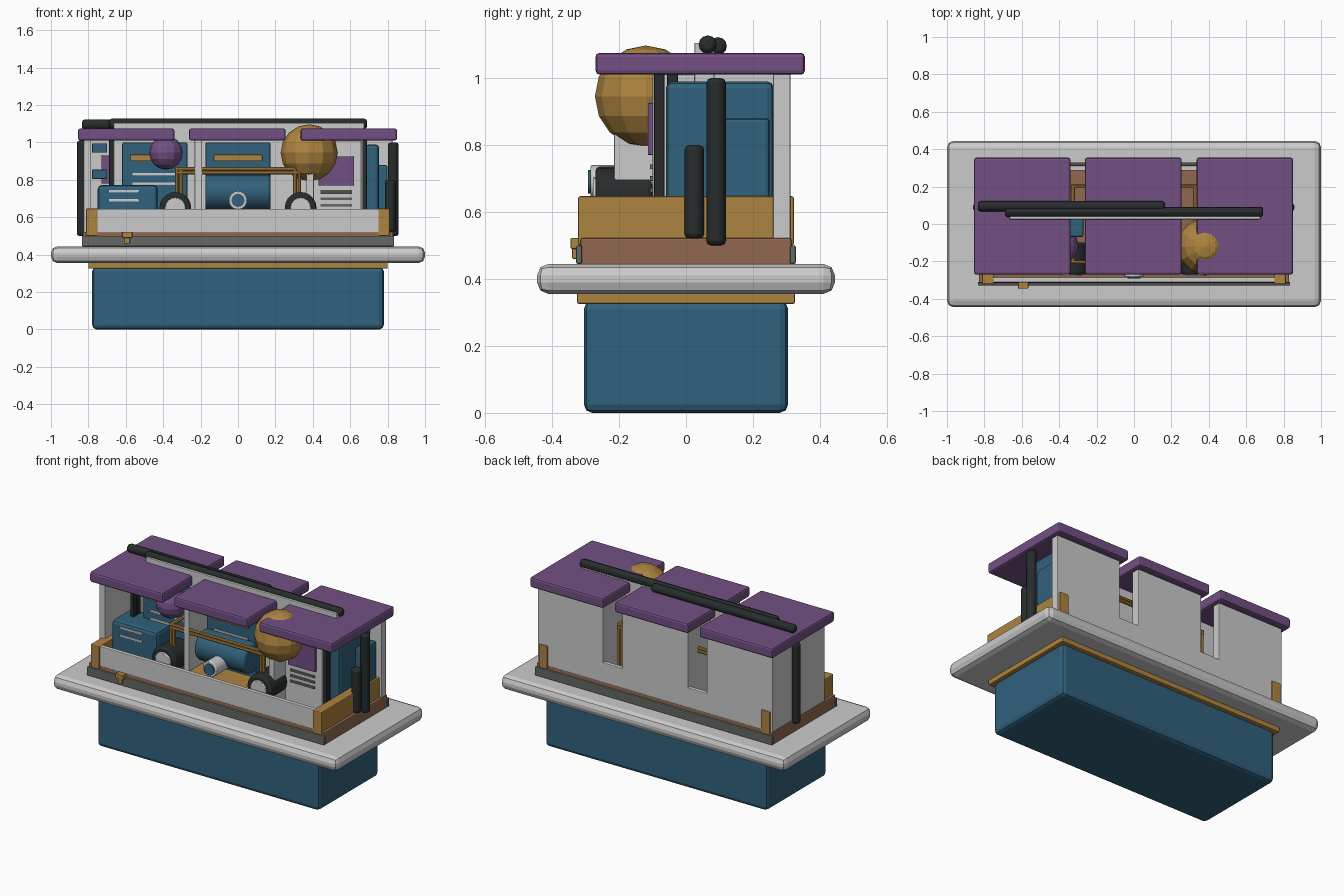
import bpy
from mathutils import Vector

COLORS = {
    "blue": (0.03, 0.12, 0.20, 1), "gold": (0.42, 0.23, 0.05, 1),
    "purple": (0.17, 0.08, 0.23, 1), "dark": (0.02, 0.025, 0.025, 1),
    "brown": (0.28, 0.14, 0.08, 1), "slate": (0.13, 0.14, 0.13, 1),
}
MATS = {}
for n, c in COLORS.items():
    MATS[n] = bpy.data.materials.new(n)
    MATS[n].diffuse_color = c


def finish(ob, name, mat, bevel=0, seg=2):
    ob.name = name
    if mat:
        ob.data.materials.append(MATS[mat])
    if bevel:
        m = ob.modifiers.new("bevel", "BEVEL")
        m.width, m.segments, m.limit_method = bevel, seg, "ANGLE"
    return ob


def box(name, x, y, z, mat=None, bevel=0.006, seg=2):
    """Box from (min, max) pairs."""
    bpy.ops.mesh.primitive_cube_add(size=1)
    ob = bpy.context.object
    for v in ob.data.vertices:
        v.co = [(a + b) / 2 + c * (b - a) for (a, b), c in zip((x, y, z), v.co)]
    return finish(ob, name, mat, bevel, seg)


def rod(name, p, q, r, mat=None, bevel=0, verts=16):
    p, q = Vector(p), Vector(q)
    d = q - p
    bpy.ops.mesh.primitive_cylinder_add(
        vertices=verts, radius=r, depth=d.length, location=(p + q) / 2,
        rotation=d.to_track_quat("Z", "Y").to_euler())
    ob = finish(bpy.context.object, name, mat, bevel)
    bpy.ops.object.shade_smooth_by_angle()
    return ob


def ball(name, loc, r, mat):
    bpy.ops.mesh.primitive_uv_sphere_add(segments=12, ring_count=8, radius=r, location=loc)
    return finish(bpy.context.object, name, mat)


# Plinth and slab
box("plinth", (-0.78, 0.78), (-0.305, 0.305), (0, 0.335), "blue", 0.025)
box("plinth_trim", (-0.8, 0.8), (-0.325, 0.325), (0.325, 0.37), "gold")
box("slab", (-1, 1), (-0.445, 0.445), (0.355, 0.445), None, 0.035)

# Tray: brown deck, dark strips, low walls
box("deck", (-0.83, 0.83), (-0.315, 0.315), (0.44, 0.522), "brown")
for s, n in ((-1, "front"), (1, "back")):
    ys = sorted((s * 0.31, s * 0.328))
    box(n + "_strip", (-0.835, 0.835), ys, (0.445, 0.5), "slate", 0.005)
    yw = sorted((s * 0.285, s * 0.312))
    box(n + "_wall", (-0.755, 0.755), yw, (0.5, 0.645), None, 0.004)
for s, n in ((-1, "left"), (1, "right")):
    box(n + "_end_wall", sorted((s * 0.75, s * 0.812)), (-0.322, 0.322), (0.5, 0.647), "gold")
box("clasp", (-0.62, -0.565), (-0.345, -0.31), (0.49, 0.522), "gold", 0.004)
box("clasp_tongue", (-0.608, -0.578), (-0.34, -0.315), (0.46, 0.5), "gold", 0.003)

# Three booths: back panel, left wall, roof
for i, (a, b) in enumerate(((-0.855, -0.34), (-0.262, 0.255), (0.335, 0.85))):
    box(f"roof_{i}", (a, b), (-0.27, 0.355), (1.01, 1.075), "purple", 0.012)
    box(f"back_panel_{i}", (a + 0.03, b - 0.025), (0.26, 0.312), (0.51, 1.02), None, 0.004)
    box(f"left_wall_{i}", (a + 0.03, a + 0.07), (-0.215, 0.29), (0.51, 1.02), None, 0.004)

# Central bulkhead with dark side posts
box("bulkhead", (-0.665, 0.675), (0.025, 0.085), (0.51, 1.105), None, 0.004)
for s in (-1, 1):
    for y in (-0.08, -0.04):
        box("side_post", (s * 0.677 - 0.012, s * 0.677 + 0.012), (y - 0.016, y + 0.016),
            (0.51, 1.02), "dark", 0.005)

# Blue cabinets on the bulkhead
for x, n in ((-0.445, "left"), (0, "middle")):
    box(n + "_cabinet", (x - 0.175, x + 0.175), (-0.07, 0.03), (0.52, 1.0), "blue", 0.01)
    box(n + "_cabinet_bar", (x - 0.13, x + 0.13), (-0.082, -0.065), (0.9, 0.935), "gold", 0.004)
    for z in (0.78, 0.83):
        box(n + "_cabinet_slot", (x - 0.12, x + 0.12), (-0.077, -0.065), (z - 0.007, z + 0.007), None, 0.002)

# Screen cabinet with vents
box("screen_cabinet", (0.385, 0.66), (-0.1, 0.03), (0.52, 1.01), None, 0.006)
box("screen", (0.43, 0.62), (-0.114, -0.095), (0.77, 0.925), "purple", 0.003)
for z in (0.665, 0.7, 0.735):
    box("vent", (0.44, 0.61), (-0.108, -0.095), (z - 0.007, z + 0.007), "slate", 0.002)

# Side cabinets and shelf bits
box("right_cabinet", (0.68, 0.755), (-0.06, 0.262), (0.52, 0.99), "blue", 0.02)
box("right_cabinet_door", (0.75, 0.8), (0.1, 0.25), (0.55, 0.88), "blue", 0.012)
for z in (0.83, 0.97):
    box("left_shelf", (-0.78, -0.7), (0.2, 0.262), (z - 0.025, z + 0.025), "blue", 0.004)
box("left_screen", (-0.73, -0.68), (0.24, 0.262), (0.78, 0.93), "purple", 0.003)

# Low console
box("console", (-0.75, -0.43), (-0.2, 0.0), (0.52, 0.772), "blue", 0.02)
for z in (0.69, 0.74):
    box("console_slot", (-0.69, -0.53), (-0.207, -0.195), (z - 0.007, z + 0.007), None, 0.002)

# Tank with nozzle
box("tank_tray", (-0.22, 0.22), (-0.24, -0.04), (0.52, 0.6), "gold")
rod("tank", (-0.175, -0.1, 0.735), (0.175, -0.1, 0.735), 0.095, "blue", 0.015, 20)
rod("nozzle", (0, -0.285, 0.69), (0, -0.1, 0.69), 0.05, None, 0.005)
rod("nozzle_cap", (0, -0.292, 0.69), (0, -0.28, 0.69), 0.035, "blue")

# Gold frame with wheels
for y in (-0.205, 0.205):
    for z in (0.838, 0.858):
        rod("frame_rail", (-0.335, y, z), (0.335, y, z), 0.01, "gold", 0, 8)
    for s in (-1, 1):
        for x in (0.305, 0.327):
            rod("frame_post", (s * x, y, 0.52), (s * x, y, 0.86), 0.01, "gold", 0, 8)
for s in (-1, 1):
    rod("frame_cross_rail", (s * 0.327, -0.205, 0.855), (s * 0.327, 0.205, 0.855), 0.012, "gold", 0, 8)
    rod("wheel", (s * 0.335, -0.27, 0.65), (s * 0.335, -0.1, 0.65), 0.085, "dark", 0.012, 20)
    rod("hub", (s * 0.335, -0.278, 0.65), (s * 0.335, -0.2, 0.65), 0.055, None, 0.004)

# Balls
ball("gold_ball", (0.38, -0.12, 0.945), 0.152, "gold")
ball("purple_ball", (-0.385, -0.12, 0.945), 0.09, "purple")

# Dark hoses: two along the roof, the rest up the ends
for n, p, q, r in (
        ("roof_hose_back", (-0.835, 0.095, 1.095), (0.165, 0.095, 1.095), 0.027),
        ("roof_hose_front", (-0.69, 0.065, 1.1), (0.69, 0.065, 1.1), 0.027),
        ("left_hose", (-0.835, 0.09, 0.5), (-0.835, 0.09, 1.01), 0.027),
        ("right_hose", (0.83, 0.09, 0.5), (0.83, 0.09, 1.0), 0.029),
        ("right_short_hose", (0.815, 0.025, 0.52), (0.815, 0.025, 0.8), 0.029)):
    rod(n, p, q, r, "dark", 0.014, 12)
